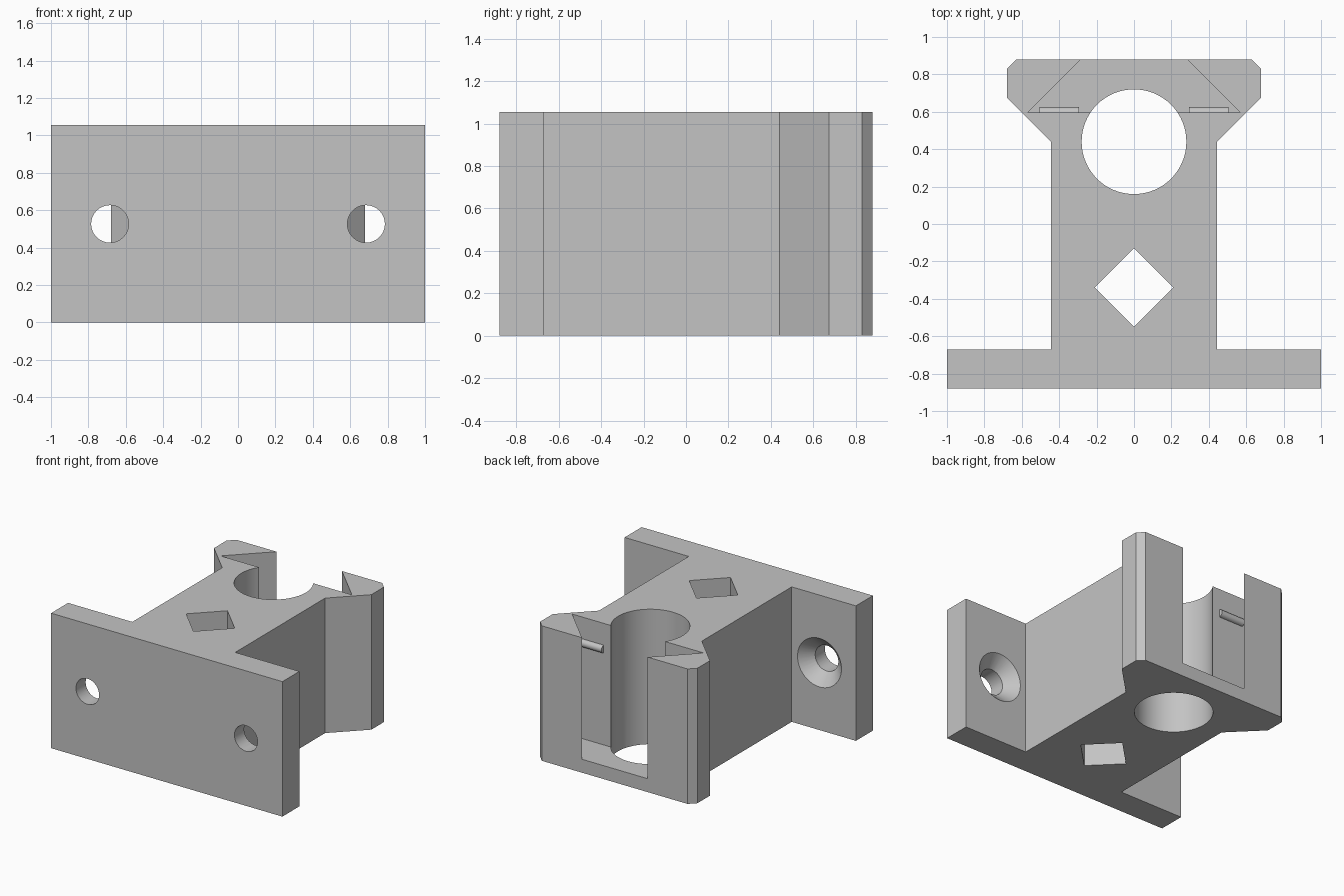
import bpy, bmesh, math
from mathutils import Matrix

cube = bpy.data.objects.get("Cube")
if cube:
    bpy.data.objects.remove(cube, do_unlink=True)

HEIGHT = 1.055
grey = bpy.data.materials.new("plain grey")
grey.use_nodes = True
colour = (0.55, 0.55, 0.55, 1)
grey.diffuse_color = colour
grey.node_tree.nodes["Principled BSDF"].inputs["Base Color"].default_value = colour


def add_object(name, bm):
    bmesh.ops.recalc_face_normals(bm, faces=bm.faces)
    mesh = bpy.data.meshes.new(name)
    bm.to_mesh(mesh)
    bm.free()
    mesh.materials.append(grey)
    obj = bpy.data.objects.new(name, mesh)
    bpy.context.collection.objects.link(obj)
    return obj


def mirrored(half):
    """Closed outline from its right half."""
    return half + [(-x, y) for x, y in reversed(half)]


def prism(name, outline, z0, z1):
    bm = bmesh.new()
    face = bm.faces.new([bm.verts.new((x, y, z0)) for x, y in outline])
    top = bmesh.ops.extrude_face_region(bm, geom=[face])["geom"]
    verts = [v for v in top if isinstance(v, bmesh.types.BMVert)]
    bmesh.ops.translate(bm, verts=verts, vec=(0, 0, z1 - z0))
    return add_object(name, bm)


def cone(name, centre, r1, r2, depth, axis="Z", sides=64):
    bm = bmesh.new()
    turn = {"Z": Matrix(), "Y": Matrix.Rotation(-math.pi / 2, 4, "X"),
            "X": Matrix.Rotation(math.pi / 2, 4, "Y")}[axis]
    bmesh.ops.create_cone(bm, cap_ends=True, segments=sides, radius1=r1,
                          radius2=r2, depth=depth,
                          matrix=Matrix.Translation(centre) @ turn)
    return add_object(name, bm)


def activate(obj):
    bpy.ops.object.select_all(action="DESELECT")
    obj.select_set(True)
    bpy.context.view_layer.objects.active = obj


def cut(target, cutter):
    cutter.hide_render = True
    mod = target.modifiers.new("cut", "BOOLEAN")
    mod.operation = "DIFFERENCE"
    mod.solver = "EXACT"
    mod.object = cutter
    activate(target)
    bpy.ops.object.modifier_apply(modifier=mod.name)
    bpy.data.objects.remove(cutter, do_unlink=True)


def smooth(obj):
    activate(obj)
    bpy.ops.object.shade_smooth_by_angle(angle=math.radians(30))


# Mounting plate, neck and flared head in one profile
body = prism("bracket_body", mirrored([
    (1, -0.88), (1, -0.67), (0.445, -0.67), (0.445, 0.44),
    (0.68, 0.675), (0.68, 0.83), (0.63, 0.88)]), 0, HEIGHT)

# Dovetail slot, open at the top and back
cut(body, prism("slot_cutter", mirrored([(0.568, 0.595), (0.263, 0.9)]),
                0.105, HEIGHT + 0.1))

# Round bore and diamond opening through the full height
cut(body, cone("bore_cutter", (0, 0.44, 0.5), 0.28, 0.28, 2))
cut(body, prism("diamond_cutter", [(0.21, -0.34), (0, -0.13), (-0.21, -0.34), (0, -0.55)],
                -0.1, HEIGHT + 0.1))

# Countersunk screw holes and small retaining ridges, on both sides
for side, s in (("left", 1), ("right", -1)):
    cut(body, cone("screw_cutter", (s * 0.685, -0.78, 0.527), 0.1, 0.1, 0.4, "Y"))
    cut(body, cone("sink_cutter", (s * 0.685, -0.715, 0.527), 0.09, 0.2, 0.11, "Y"))
    ridge = cone(side + "_retaining_ridge", (s * 0.4, 0.595, 0.855),
                 0.03, 0.03, 0.21, "X", 24)
    smooth(ridge)
smooth(body)
